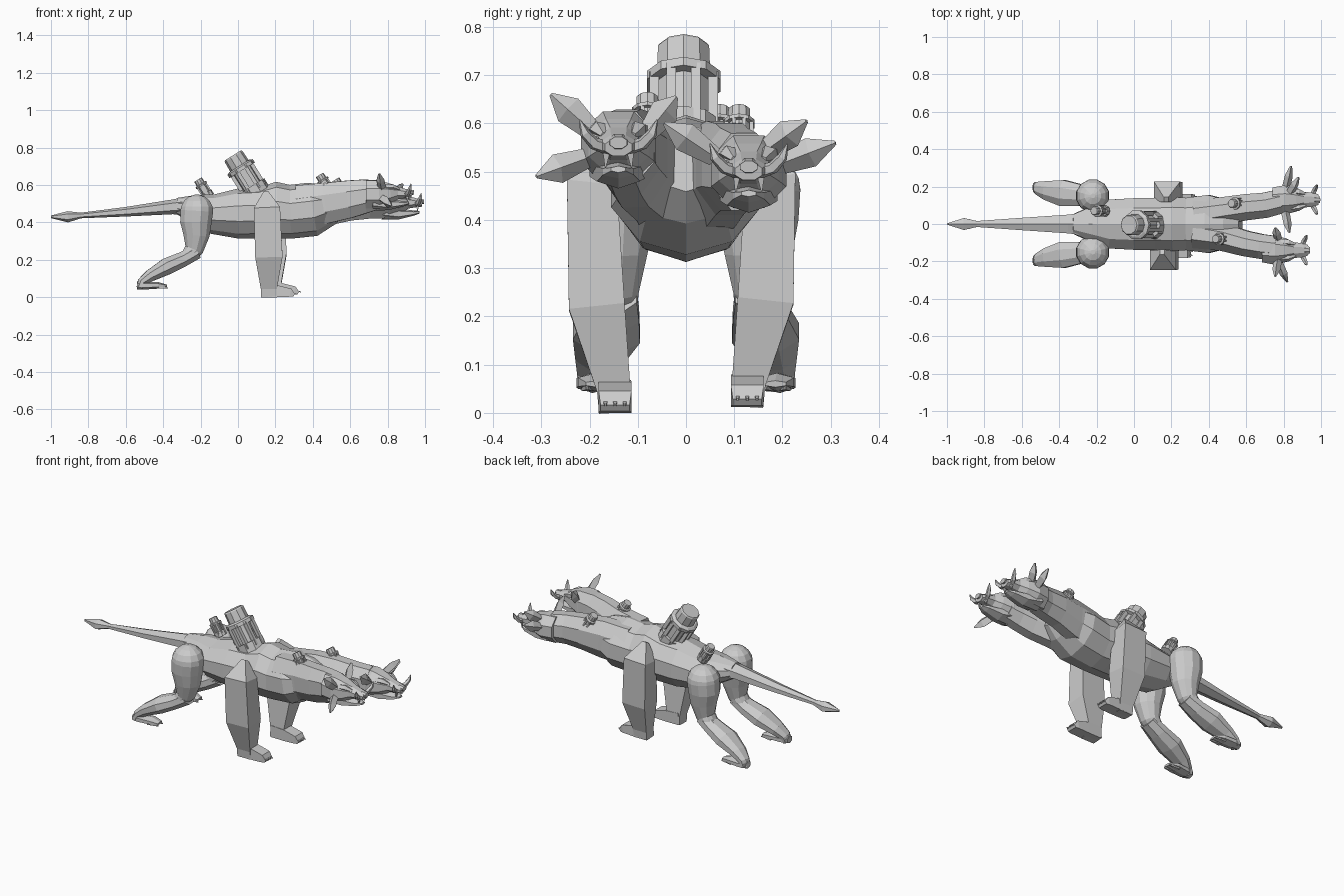
import bpy, bmesh, math
from mathutils import Vector


def loft(name, rings, n=8, ref=(0, 1, 0), spin=0.5):
    """Skin n-sided rings (x, y, z, half width along ref, half thickness)."""
    bm = bmesh.new()
    pts = [Vector(r[:3]) for r in rings]
    loops = []
    k = 1 / math.cos(math.pi / n)
    for i, r in enumerate(rings):
        t = (pts[min(i + 1, len(pts) - 1)] - pts[max(i - 1, 0)]).normalized()
        side = Vector(ref)
        side = (side - t * side.dot(t)).normalized()
        up = t.cross(side)
        loop = []
        for j in range(n):
            a = 2 * math.pi * (j + spin) / n
            loop.append(bm.verts.new(pts[i] + side * math.cos(a) * r[3] * k
                                     + up * math.sin(a) * r[4] * k))
        loops.append(loop)
    for a, b in zip(loops, loops[1:]):
        for j in range(n):
            bm.faces.new((a[j], a[(j + 1) % n], b[(j + 1) % n], b[j]))
    bm.faces.new(loops[0][::-1])
    bm.faces.new(loops[-1])
    bmesh.ops.recalc_face_normals(bm, faces=bm.faces)
    me = bpy.data.meshes.new(name)
    bm.to_mesh(me)
    bm.free()
    ob = bpy.data.objects.new(name, me)
    bpy.context.collection.objects.link(ob)
    return ob


def shifted(rings, dx=0, dy=0, dz=0, sy=1):
    return [(x + dx, y * sy + dy, z + dz, w, h) for x, y, z, w, h in rings]


# torso
loft("torso", [(-.33, 0, .49, .05, .04), (-.24, 0, .475, .09, .07),
               (-.14, 0, .445, .13, .10), (0, 0, .447, .138, .127),
               (.12, 0, .45, .138, .13), (.21, 0, .465, .145, .145),
               (.28, 0, .457, .14, .137), (.40, 0, .47, .155, .137),
               (.50, 0, .495, .13, .10), (.57, 0, .51, .05, .05)], 10)

# tail with a leaf-shaped tip
loft("tail", [(-.22, 0, .49, .065, .05), (-.35, 0, .483, .05, .034),
              (-.6, 0, .457, .033, .022), (-.84, 0, .437, .016, .013),
              (-.91, 0, .430, .032, .026), (-1, 0, .43, .003, .006)], 6)

# two necks
loft("left_neck", [(.33, .05, .48, .08, .11), (.48, .072, .495, .072, .11),
                   (.60, .09, .505, .07, .095), (.70, .10, .505, .068, .085),
                   (.78, .12, .50, .065, .08)], 8)
loft("right_neck", [(.33, -.05, .48, .08, .12), (.48, -.072, .505, .072, .108),
                    (.60, -.105, .525, .068, .10), (.68, -.12, .54, .066, .09),
                    (.76, -.13, .55, .065, .075)], 8)


# heads, local origin at the nose
def head(tag, x, y, z, ears):
    def part(name, rings, n, sy=1, ref=(0, 1, 0)):
        return loft(tag + name, shifted(rings, x, y, z, sy), n, ref)
    part("skull", [(-.25, 0, 0, .065, .075), (-.18, 0, 0, .078, .075),
                   (-.12, 0, .004, .062, .055), (-.08, 0, .008, .042, .034),
                   (-.03, 0, .004, .037, .022), (-.005, 0, 0, .028, .018)], 8)
    part("jaw", [(-.21, 0, -.035, .06, .045), (-.13, 0, -.055, .045, .026),
                 (-.05, 0, -.050, .032, .012), (-.02, 0, -.045, .015, .006)], 6)
    part("nose", [(-.025, 0, .012, .02, .016), (.005, 0, .01, .018, .012)], 8)
    for s, side in ((1, "left_"), (-1, "right_")):
        part(side + "tusk", [(-.035, .025, 0, .012, .012), (-.025, .05, .008, .011, .011),
                             (-.015, .07, .03, .009, .009), (-.01, .08, .058, .001, .001)],
             5, s, (1, 0, 0))
        part(side + "brow", [(-.15, .045, .035, .015, .014), (-.11, .04, .038, .016, .014),
                             (-.07, .03, .025, .006, .006)], 5, s)
        part(side + "fang", [(-.03, .025, -.012, .007, .007),
                             (-.03, .027, -.042, .001, .001)], 4, s)
    for i, (b, e) in enumerate(ears):
        b, e = Vector(b), Vector(e)
        m = b.lerp(e, .6)
        loft(f"{tag}ear_{i}", [(*b, .016, .014), (*m, .015, .022), (*e, .004, .003)],
             4, (1, 0, 0), 0)


head("left_head_", .99, .13, .50, [
    ((.81, .18, .51), (.84, .31, .56)),
    ((.83, .16, .54), (.88, .25, .605)),
    ((.81, .06, .53), (.83, -.045, .60))])
head("right_head_", .935, -.14, .55, [
    ((.77, -.19, .58), (.755, -.28, .66)),
    ((.77, -.08, .58), (.755, -.02, .655)),
    ((.77, -.20, .53), (.82, -.31, .49))])


# legs
def front_leg(tag, s, dx, dy, dz):
    def put(name, rings, n):
        loft(tag + name, shifted(rings, dx, dy, dz, s), n)
    put("front_leg", [(.16, .15, .56, .015, .012), (.165, .195, .475, .052, .070),
                      (.175, .185, .22, .058, .073), (.175, .15, .05, .035, .043),
                      (.175, .147, 0, .033, .043)], 4)
    put("front_foot", [(.14, .147, .034, .033, .034), (.22, .147, .032, .034, .032),
                       (.29, .147, .024, .034, .022), (.31, .147, .01, .030, .008)], 4)
    for i in (-1, 0, 1):
        put(f"front_claw_{i + 1}", [(.26, .147 + i * .02, .03, .01, .01),
                                    (.325, .147 + i * .02, .016, .002, .002)], 4)


front_leg("right_", -1, -.01, 0, 0)
front_leg("left_", 1, .012, -.02, .012)


def hind_leg(tag, s):
    cap = [(-.22, .15, .462 + .087 * math.cos(a), .087 * math.sin(a), .087 * math.sin(a))
           for a in (math.radians(d) for d in (8, 30, 52, 74, 90))]
    loft(tag + "thigh", shifted(cap + [
        (-.225, .15, .40, .083, .084), (-.222, .15, .33, .07, .07),
        (-.235, .15, .255, .052, .05), (-.27, .152, .215, .05, .038)], sy=s), 12)
    loft(tag + "shank", shifted([
        (-.22, .15, .245, .048, .04), (-.29, .155, .205, .058, .04),
        (-.38, .165, .165, .07, .045), (-.47, .18, .115, .05, .032),
        (-.515, .192, .08, .034, .024), (-.525, .195, .05, .03, .018)], sy=s), 8)
    loft(tag + "hind_foot", shifted([
        (-.54, .195, .062, .024, .018), (-.50, .193, .062, .034, .018),
        (-.43, .188, .064, .036, .016), (-.38, .185, .06, .022, .006)], sy=s), 6)
    for i in (-1, 1):
        loft(tag + f"hind_claw_{i}", shifted([
            (-.44, .187 + i * .018, .056, .012, .011),
            (-.375, .185 + i * .02, .05, .002, .002)], sy=s), 4)


hind_leg("right_", -1)
hind_leg("left_", 1)


# tilted caged canisters
def canister(tag, base, s):
    base = Vector(base)
    d = Vector((-.53, 0, .85)).normalized()
    u = Vector((0, 1, 0))
    v = d.cross(u)

    def tube(name, spans, off=Vector((0, 0, 0)), n=10):
        loft(tag + name, [(*(base + off + d * t * s), r * s, r * s) for t, r in spans], n)
    tube("core", [(-.04, .055), (.155, .055), (.215, .053), (.222, .048)])
    tube("lower_collar", [(-.04, .074), (.03, .074)])
    tube("upper_collar", [(.128, .076), (.148, .076), (.156, .062)])
    for j in range(8):
        a = 2 * math.pi * (j + .5) / 8
        tube(f"bar_{j}", [(0, .010), (.14, .010)],
             (u * math.cos(a) + v * math.sin(a)) * .066 * s, 4)


canister("back_canister_", (.09, -.005, .57), 1)
canister("rump_canister_", (-.165, .07, .55), .42)
canister("right_neck_canister_", (.485, -.08, .575), .42)
canister("left_neck_canister_", (.57, .11, .55), .42)
